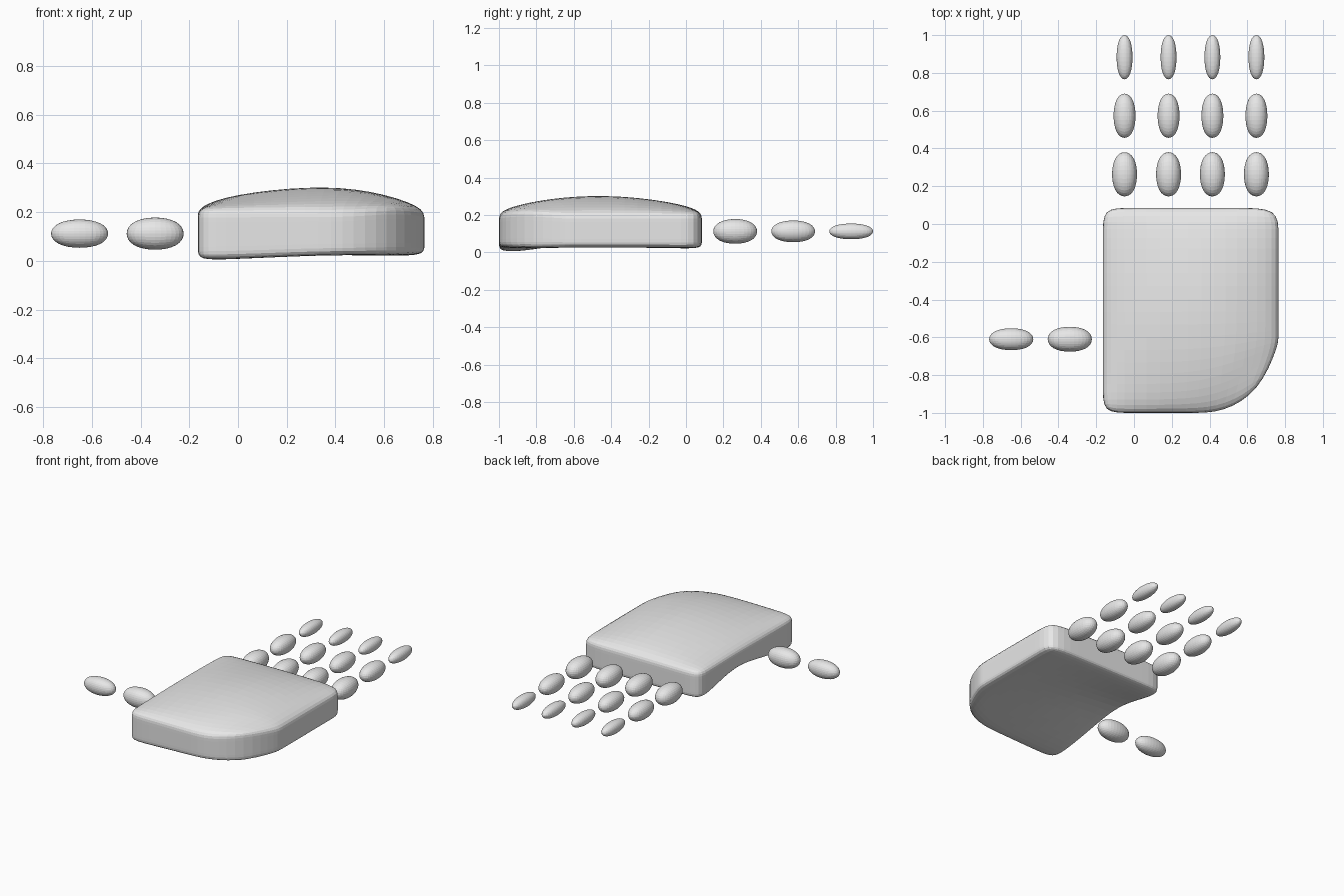
import bpy, bmesh, math

if "Cube" in bpy.data.objects:
    bpy.data.objects.remove(bpy.data.objects["Cube"])

grey = bpy.data.materials.new("light_grey")
grey.diffuse_color = (0.8, 0.8, 0.8, 1)
grey.use_nodes = True
grey.node_tree.nodes["Principled BSDF"].inputs["Base Color"].default_value = grey.diffuse_color


def finish(name, bm, levels):
    """Turn a cage into an object rounded by subdivision."""
    bmesh.ops.recalc_face_normals(bm, faces=bm.faces)
    mesh = bpy.data.meshes.new(name)
    bm.to_mesh(mesh)
    bm.free()
    mesh.materials.append(grey)
    ob = bpy.data.objects.new(name, mesh)
    bpy.context.collection.objects.link(ob)
    mod = ob.modifiers.new("rounding", "SUBSURF")
    mod.levels = mod.render_levels = levels
    return ob


# Palm: a lattice cage, domed on top, with a cut front right corner
XS = [-0.165, -0.03, 0.30, 0.55, 0.765]
YS = [-1.0, -0.87, -0.60, -0.33, -0.05, 0.085]
MOVED = {(4, 0): (0.665, -0.885), (3, 0): (0.47, -1.0),
         (4, 1): (0.765, -0.64), (3, 1): (0.52, -0.78)}
NX, NY, NZ = len(XS) - 1, len(YS) - 1, 3


def palm_point(i, j, k):
    x, y = MOVED.get((i, j), (XS[i], YS[j]))
    u, v = (x - 0.30) / 0.465, (y + 0.4575) / 0.5425
    dome = max(0, 1 - abs(u) ** 2.5) * max(0, 1 - abs(v) ** 2.5)
    top = 0.222 + 0.092 * dome
    # underside: thumb pad dips, an arch lifts the edge behind it
    pad = math.exp(-((x + 0.1) / 0.25) ** 2 - ((y + 0.9) / 0.2) ** 2)
    arch = math.exp(-((x + 0.165) / 0.35) ** 2 - ((y + 0.38) / 0.22) ** 2)
    low = 0.018 + 0.018 * dome - 0.02 * pad + 0.09 * arch
    return x, y, (low, low + 0.04, max(top - 0.05, low + 0.08), top)[k]


bm = bmesh.new()
verts = {}


def vert(key):
    if key not in verts:
        verts[key] = bm.verts.new(palm_point(*key))
    return verts[key]


def quad(*keys):
    bm.faces.new([vert(k) for k in keys])


for i in range(NX):
    for j in range(NY):
        for k in (0, NZ):
            quad((i, j, k), (i + 1, j, k), (i + 1, j + 1, k), (i, j + 1, k))
for k in range(NZ):
    for i in range(NX):
        for j in (0, NY):
            quad((i, j, k), (i + 1, j, k), (i + 1, j, k + 1), (i, j, k + 1))
    for j in range(NY):
        for i in (0, NX):
            quad((i, j, k), (i, j + 1, k), (i, j + 1, k + 1), (i, j, k + 1))
finish("palm", bm, 2)


# Finger and thumb bones: subdivided cubes stretched into ovals
def bone(name, centre, half):
    bm = bmesh.new()
    bmesh.ops.create_cube(bm, size=2)
    ob = finish(name, bm, 3)
    ob.location = centre
    # a rounded cube shrinks, so stretch it back to the wanted size
    bpy.context.view_layer.update()
    ev = ob.evaluated_get(bpy.context.evaluated_depsgraph_get())
    reach = max(v.co.x for v in ev.data.vertices)
    ob.scale = [h / reach for h in half]


for f, x in enumerate((-0.05, 0.183, 0.415, 0.648)):
    for s, (y, w) in enumerate(((0.263, 0.066), (0.573, 0.058), (0.883, 0.042))):
        bone(f"finger_{f + 1}_bone_{s + 1}", (x, y, 0.112), (w, 0.117, w))
for s, (x, w) in enumerate(((-0.34, 0.066), (-0.65, 0.058))):
    bone(f"thumb_bone_{s + 1}", (x, -0.61, 0.112), (0.117, w, w))
